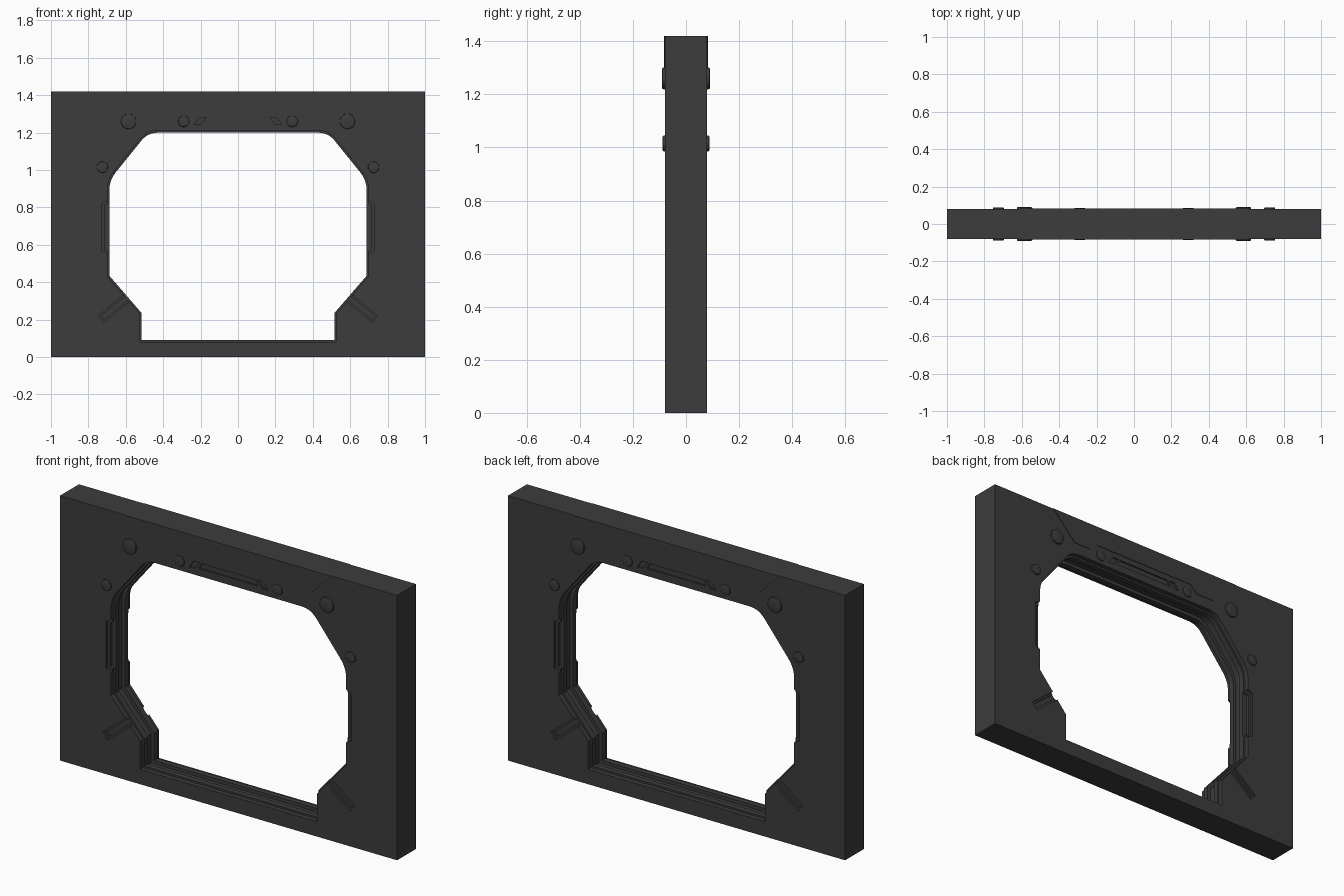
import bpy, bmesh, math
from mathutils import Vector

if "Cube" in bpy.data.objects:
    bpy.data.objects.remove(bpy.data.objects["Cube"])

dark = bpy.data.materials.new("dark_metal")
dark.diffuse_color = (0.045, 0.045, 0.045, 1)
dark.use_nodes = True
dark.node_tree.nodes["Principled BSDF"].inputs["Base Color"].default_value = dark.diffuse_color


def prism(name, pts, y0, y1):
    """Extrude an x-z profile from y0 to y1."""
    bm = bmesh.new()
    a = [bm.verts.new((x, y0, z)) for x, z in pts]
    b = [bm.verts.new((x, y1, z)) for x, z in pts]
    bm.faces.new(a)
    bm.faces.new(b[::-1])
    n = len(pts)
    for i in range(n):
        bm.faces.new((a[i], b[i], b[(i + 1) % n], a[(i + 1) % n]))
    bmesh.ops.recalc_face_normals(bm, faces=bm.faces)
    me = bpy.data.meshes.new(name)
    bm.to_mesh(me)
    bm.free()
    ob = bpy.data.objects.new(name, me)
    bpy.context.collection.objects.link(ob)
    me.materials.append(dark)
    return ob


def apply_mods(ob):
    bpy.context.view_layer.objects.active = ob
    for m in list(ob.modifiers):
        bpy.ops.object.modifier_apply(modifier=m.name)


def cut(ob, pts, y0, y1):
    c = prism("cutter", pts, y0, y1)
    m = ob.modifiers.new("cut", 'BOOLEAN')
    m.operation, m.solver, m.object = 'DIFFERENCE', 'EXACT', c
    apply_mods(ob)
    bpy.data.objects.remove(c)


def cut_sides(ob, pts, depth, mirror_x=True):
    """Sink a profile into both faces, and optionally both halves."""
    for sx in ((1, -1) if mirror_x else (1,)):
        p = [(x * sx, z) for x, z in pts]
        cut(ob, p, -0.12, -0.08 + depth)
        cut(ob, p, 0.08 - depth, 0.12)


def outline(off):
    """Doorway outline grown by off, with rounded upper corners."""
    half = [(0.515, 0.09), (0.515, 0.235), (0.688, 0.435), (0.688, 0.945), (0.482, 1.2)]
    pts = [Vector(p) for p in half + [(-x, z) for x, z in reversed(half)]]
    n, out = len(pts), []
    for i, p in enumerate(pts):
        d0 = (p - pts[i - 1]).normalized()
        d1 = (pts[(i + 1) % n] - p).normalized()
        n0, n1 = Vector((d0.y, -d0.x)), Vector((d1.y, -d1.x))
        q = p + (n0 + n1) * (off / (1 + n0.dot(n1)))
        if p.y > 0.9:
            for k in range(7):
                t = k / 6
                out.append(q - d0 * 0.055 * (1 - t) ** 2 + d1 * 0.055 * t ** 2)
        else:
            out.append(q)
    return [(v.x, v.y) for v in out]


# Wall slab with stepped doorway and central door track
frame = prism("door_frame", [(-1, 0), (1, 0), (1, 1.42), (-1, 1.42)], -0.08, 0.08)
cut(frame, outline(0), -0.2, 0.2)
cut(frame, outline(0.018), -0.025, 0.025)
cut_sides(frame, outline(0.01), 0.025, False)

# Side latch recesses
cut_sides(frame, [(0.66, 0.535), (0.728, 0.565), (0.728, 0.82), (0.66, 0.855)], 0.012)
cut_sides(frame, [(0.66, 0.55), (0.713, 0.575), (0.713, 0.81), (0.66, 0.84)], 0.03)

# Slanted channels at the lower corners
u, v = Vector((0.775, -0.632)), Vector((0.632, 0.775))
mid = Vector((0.5852, 0.3235))
for w, length, depth in ((0.023, 0.19, 0.012), (0.012, 0.18, 0.024)):
    quad = [mid - u * 0.05 - v * w, mid + u * length - v * w,
            mid + u * length + v * w, mid - u * 0.05 + v * w]
    cut_sides(frame, [(p.x, p.y) for p in quad], depth)

# Header slots: long bar and slanted end slots
cut_sides(frame, [(-0.175, 1.25), (0.175, 1.25), (0.16, 1.28), (-0.16, 1.28)], 0.008, False)
cut_sides(frame, [(0.20, 1.243), (0.235, 1.243), (0.205, 1.282), (0.17, 1.282)], 0.01)

# Raised header plates, front and back
half = [(0.61, 1.42), (0.465, 1.27), (0.355, 1.27), (0.312, 1.31)]
plate = half + [(-x, z) for x, z in reversed(half)]
for side, s in (("front", -1), ("back", 1)):
    prism("header_plate_" + side, plate, s * 0.07, s * 0.083)
    # Round bolt caps
    for bx, bz, r, top in ((0.585, 1.26, 0.041, 0.09), (0.29, 1.26, 0.03, 0.086),
                           (0.725, 1.015, 0.03, 0.088)):
        for sx in (-1, 1):
            ring = [(sx * bx + r * math.cos(k * math.pi / 16), bz + r * math.sin(k * math.pi / 16))
                    for k in range(32)]
            cap = prism("bolt_cap_" + side, ring, s * 0.07, s * top)
            b = cap.modifiers.new("bevel", 'BEVEL')
            b.width, b.segments, b.limit_method, b.angle_limit = 0.005, 2, 'ANGLE', 0.8
            apply_mods(cap)
            bpy.ops.object.select_all(action='DESELECT')
            cap.select_set(True)
            bpy.ops.object.shade_smooth_by_angle(angle=0.6)
